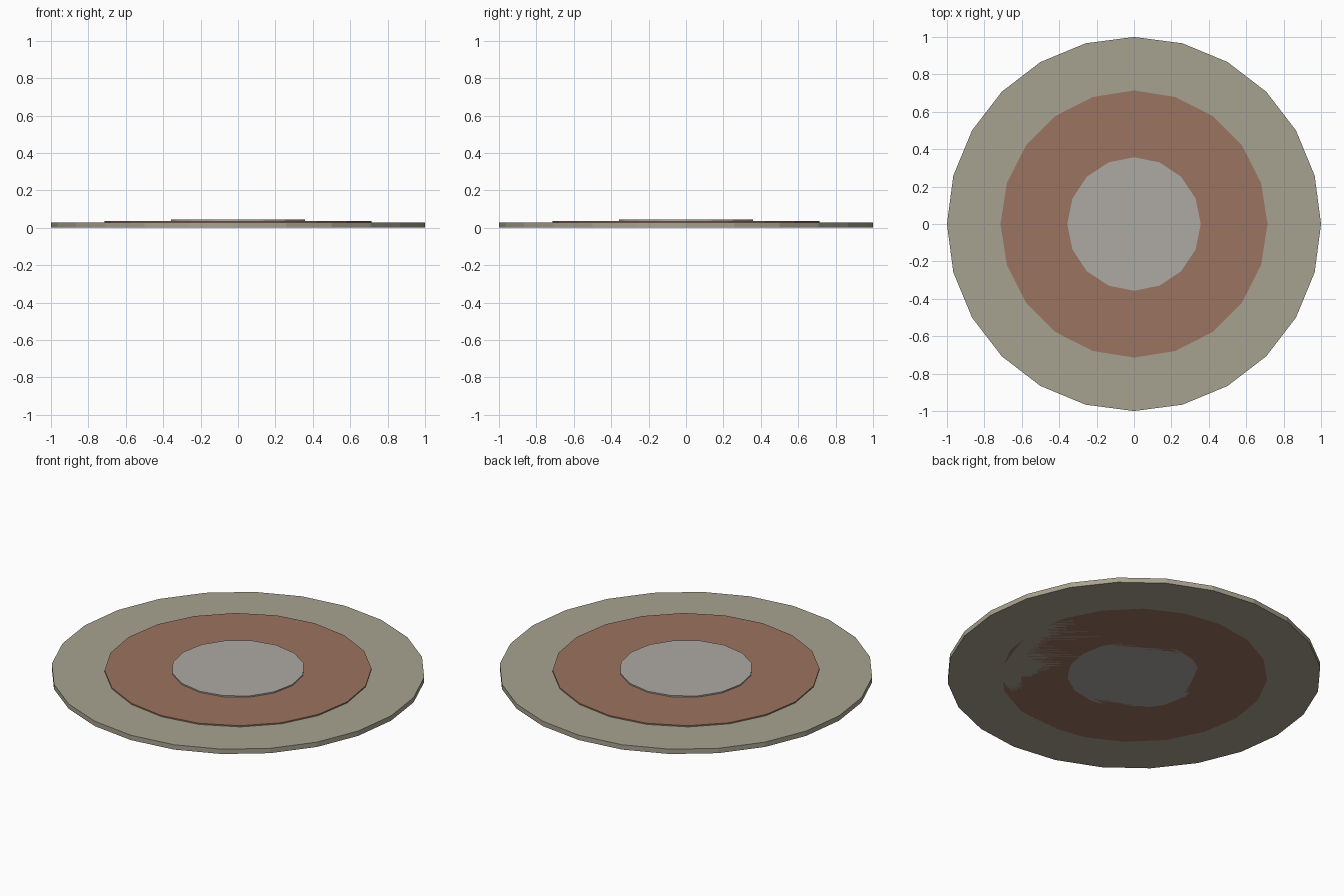
import bpy

if "Cube" in bpy.data.objects:
    bpy.data.objects.remove(bpy.data.objects["Cube"])


def disc(name, radius, height, sides, color):
    """Flat-shaded disc standing on z = 0, with a vertex on the +y axis."""
    bpy.ops.mesh.primitive_cylinder_add(vertices=sides, radius=radius, depth=height,
                                        location=(0, 0, height / 2))
    obj = bpy.context.object
    obj.name = name
    mat = bpy.data.materials.new(name + "_material")
    mat.diffuse_color = (*color, 1)
    mat.use_nodes = True
    mat.node_tree.nodes["Principled BSDF"].inputs["Base Color"].default_value = mat.diffuse_color
    obj.data.materials.append(mat)
    return obj


# Three concentric discs, each rising slightly above the one around it
disc("outer_disc", 1.0, 0.0286, 24, (0.39, 0.36, 0.28))
disc("middle_disc", 0.714, 0.0357, 20, (0.33, 0.175, 0.115))
disc("centre_disc", 0.357, 0.0429, 16, (0.42, 0.40, 0.37))
